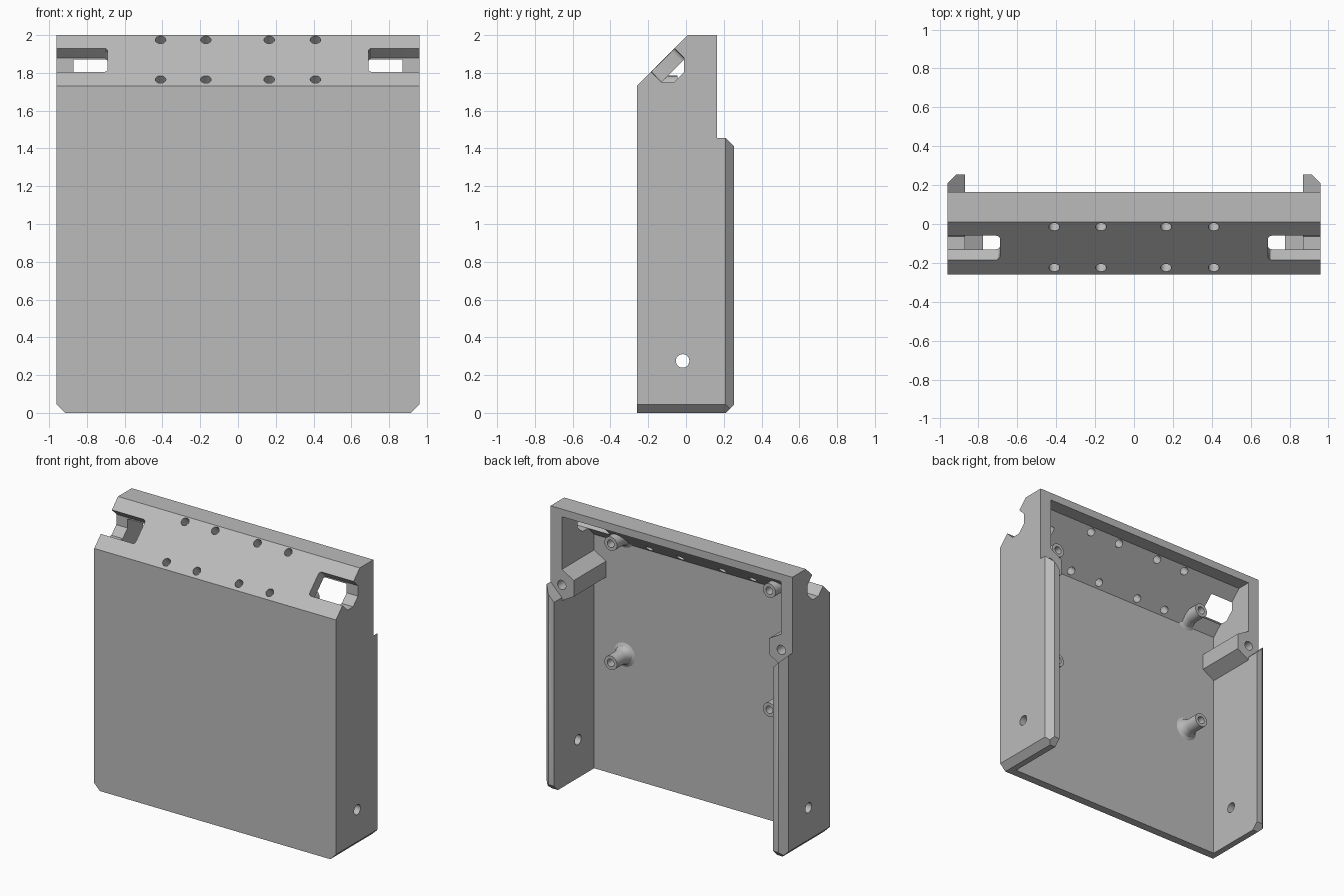
import bpy, bmesh, math
from mathutils import Vector, Matrix

if "Cube" in bpy.data.objects:
    bpy.data.objects.remove(bpy.data.objects["Cube"])

grey = bpy.data.materials.new("plain_grey")
grey.diffuse_color = (0.5, 0.5, 0.5, 1)
grey.use_nodes = True
grey.node_tree.nodes["Principled BSDF"].inputs["Base Color"].default_value = grey.diffuse_color


def to_object(bm, name):
    bmesh.ops.recalc_face_normals(bm, faces=bm.faces)
    me = bpy.data.meshes.new(name)
    bm.to_mesh(me)
    bm.free()
    ob = bpy.data.objects.new(name, me)
    bpy.context.collection.objects.link(ob)
    me.materials.append(grey)
    return ob


def prism(pts, axis, a, b):
    """Extrude a (y,z) outline along x, or an (x,z) outline along y."""
    bm = bmesh.new()
    place = (lambda p, t: (t, p[0], p[1])) if axis == 'x' else (lambda p, t: (p[0], t, p[1]))
    lo = [bm.verts.new(place(p, a)) for p in pts]
    hi = [bm.verts.new(place(p, b)) for p in pts]
    bm.faces.new(lo)
    bm.faces.new(hi)
    n = len(pts)
    for i in range(n):
        j = (i + 1) % n
        bm.faces.new((lo[i], lo[j], hi[j], hi[i]))
    bmesh.ops.recalc_face_normals(bm, faces=bm.faces)
    return bm


def slice_off(bm, co, no):
    """Remove everything beyond a plane and cap the cut."""
    bmesh.ops.bisect_plane(bm, geom=bm.verts[:] + bm.edges[:] + bm.faces[:],
                           plane_co=co, plane_no=no, clear_outer=True)
    bmesh.ops.holes_fill(bm, edges=[e for e in bm.edges if e.is_boundary], sides=0)


def drill(co, direction, radius, depth):
    """Round cutter centred on a point."""
    bm = bmesh.new()
    m = Matrix.Translation(co) @ Vector(direction).to_track_quat('Z', 'Y').to_matrix().to_4x4()
    bmesh.ops.create_cone(bm, cap_ends=True, segments=24, radius1=radius, radius2=radius,
                          depth=depth, matrix=m)
    return to_object(bm, "drill_cutter")


def combine(ob, tools, operation):
    """Apply boolean tools in order and delete them."""
    for t in tools:
        t.hide_render = True
        mod = ob.modifiers.new("bool", 'BOOLEAN')
        mod.solver = 'EXACT'
        mod.operation = operation
        mod.object = t
    dg = bpy.context.evaluated_depsgraph_get()
    me = bpy.data.meshes.new_from_object(ob.evaluated_get(dg))
    ob.modifiers.clear()
    ob.data = me
    for t in tools:
        bpy.data.objects.remove(t)


def smooth(ob):
    ob.data.shade_smooth()
    ob.data.set_sharp_from_angle(angle=math.radians(30))


# Outer block with sloped front top, chamfered back and bottom edges
bm = prism([(-.26, 0), (.21, 0), (.255, .045), (.255, 2), (.01, 2), (-.26, 1.73)], 'x', -.96, .96)
for s in (-1, 1):
    slice_off(bm, (s * .96, .21, 0), (s, 1, 0))
    slice_off(bm, (s * .915, 0, 0), (s, 0, -1))
shell = to_object(bm, "housing_shell")

# Hollow interior, open at the back and bottom; notch above the side lips
combine(shell, [
    to_object(prism([(-.2, -.5), (-.2, 1.68), (.065, 1.945), (.6, 1.945), (.6, -.5)],
                    'x', -.87, .87), "interior_cutter"),
    to_object(prism([(-1.1, 1.595), (-.86, 1.355), (.86, 1.355), (1.1, 1.595),
                     (1.1, 2.2), (-1.1, 2.2)], 'y', .165, .5), "notch_cutter"),
    to_object(prism([(.19, 1.475), (.3, 1.365), (.3, 1.6), (.19, 1.6)],
                    'x', -1.1, 1.1), "lip_cutter"),
], 'DIFFERENCE')

# Hexagonal screw bosses on the side walls
bosses = []
for s in (-1, 1):
    r = .115
    bm = prism([(s * .875 + r * math.sin(math.pi / 3 * i), 1.455 + r * math.cos(math.pi / 3 * i))
                for i in range(6)], 'y', -.21, .165)
    slice_off(bm, (s * .95, 0, 0), (s, 0, 0))
    bosses.append(to_object(bm, "boss"))
combine(shell, bosses, 'UNION')

# Side slots, slope holes, boss holes and side wall holes
cutters = []
for s in (-1, 1):
    slot = [(-.245, 1.865), (-.185, 1.805), (-.13, 1.75), (-.065, 1.75), (-.01, 1.805),
            (-.01, 1.88), (-.06, 1.93), (-.12, 1.99)]
    bm = prism(slot, 'x', s * .69, s * 1.1)
    end = [e for e in bm.edges if all(abs(abs(v.co.x) - .69) < 1e-4 for v in e.verts)]
    corner = [e for e in bm.edges if e not in end and any(
        abs(abs(v.co.x) - .69) < 1e-4 for v in e.verts)]
    to_round = [e for e in end if abs((e.verts[0].co - e.verts[1].co).normalized().dot(
        Vector((0, 1, -1)).normalized())) > .98]
    bmesh.ops.bevel(bm, geom=to_round, offset=.02, segments=3, affect='EDGES', profile=.5)
    cutters.append(to_object(bm, "slot_cutter"))
    cutters.append(drill((s * .872, .165, 1.455), (0, 1, 0), .033, .4))
    cutters.append(drill((s * .915, -.018, .275), (1, 0, 0), .036, .3))
for x in (-.41, -.17, .165, .41):
    for y in (-.225, -.015):
        cutters.append(drill((x, y, y + 1.99), (0, 1, -1), .028, .25))
combine(shell, cutters, 'DIFFERENCE')
smooth(shell)

# Flared tubular standoffs on the inside of the front plate
profile = [(0, -.23), (.085, -.23), (.085, -.2), (.066, -.19), (.055, -.17), (.05, -.14),
           (.05, -.045), (.027, -.045), (.027, -.15), (0, -.15)]
for x in (-.63, .63):
    for z, label in ((.88, "lower"), (1.735, "upper")):
        bm = bmesh.new()
        vs = [bm.verts.new((r, y, 0)) for r, y in profile]
        es = [bm.edges.new(p) for p in zip(vs, vs[1:])]
        bmesh.ops.spin(bm, geom=vs + es, cent=(0, 0, 0), axis=(0, 1, 0),
                       angle=math.tau, steps=24)
        bmesh.ops.remove_doubles(bm, verts=bm.verts, dist=1e-4)
        bmesh.ops.translate(bm, verts=bm.verts, vec=(x, 0, z))
        slice_off(bm, (0, 0, 1.93), (0, -1, 1))
        smooth(to_object(bm, f"standoff_{label}_{'left' if x < 0 else 'right'}"))
